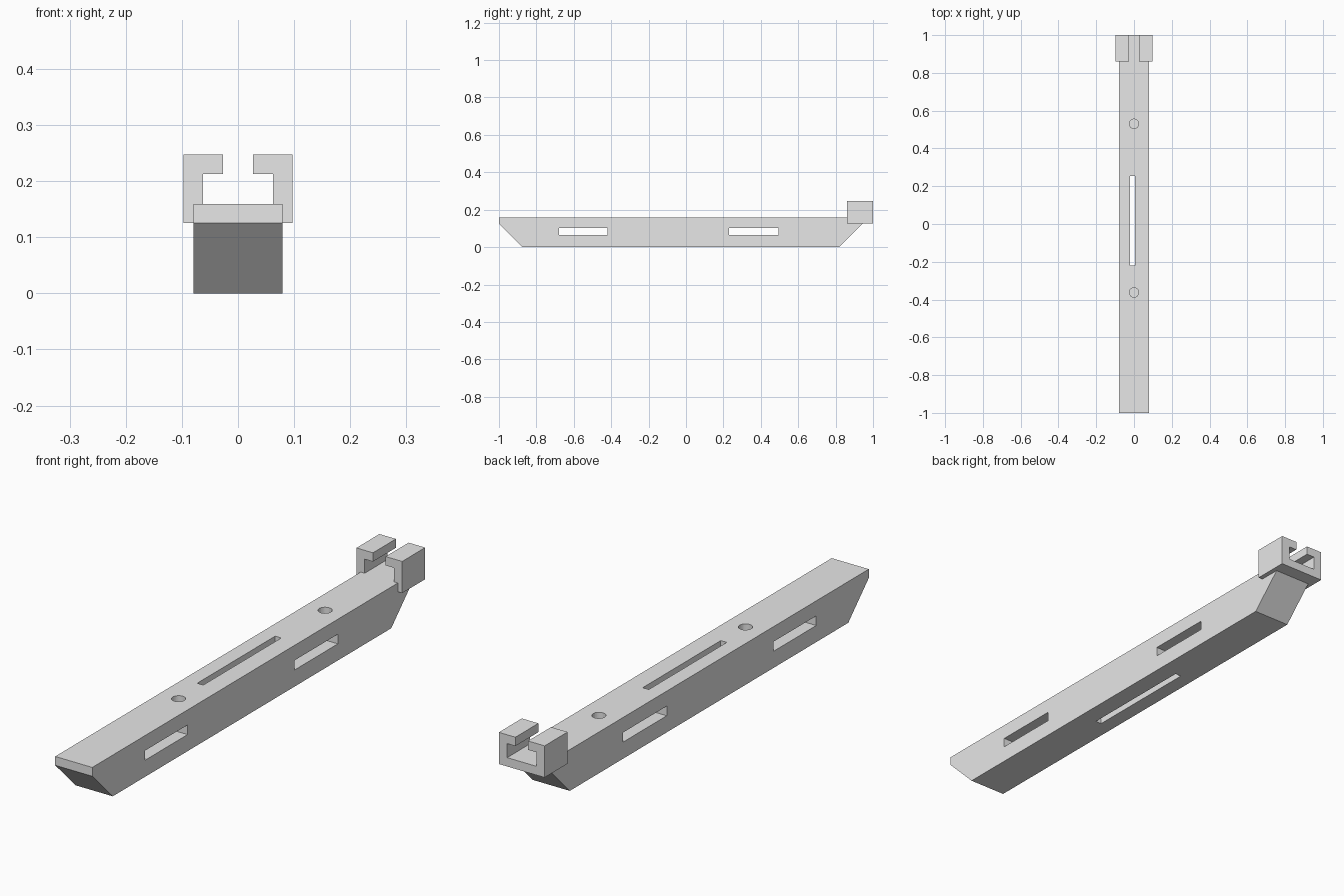
import bpy
import bmesh
from mathutils import Vector

cube = bpy.data.objects.get("Cube")
if cube:
    bpy.data.objects.remove(cube, do_unlink=True)

grey = bpy.data.materials.new("light_grey")
grey.use_nodes = True
grey.diffuse_color = (0.8, 0.8, 0.8, 1)
grey.node_tree.nodes["Principled BSDF"].inputs["Base Color"].default_value = (0.8, 0.8, 0.8, 1)


def finish(name, bm):
    bmesh.ops.recalc_face_normals(bm, faces=bm.faces)
    mesh = bpy.data.meshes.new(name)
    bm.to_mesh(mesh)
    bm.free()
    mesh.materials.append(grey)
    obj = bpy.data.objects.new(name, mesh)
    bpy.context.collection.objects.link(obj)
    return obj


def extrude(name, points, offset):
    """Extrude a closed 3D outline along an offset."""
    bm = bmesh.new()
    face = bm.faces.new([bm.verts.new(p) for p in points])
    new = bmesh.ops.extrude_face_region(bm, geom=[face])["geom"]
    verts = [v for v in new if isinstance(v, bmesh.types.BMVert)]
    bmesh.ops.translate(bm, verts=verts, vec=Vector(offset))
    return finish(name, bm)


def cut(target, cutter):
    mod = target.modifiers.new(cutter.name, 'BOOLEAN')
    mod.operation = 'DIFFERENCE'
    mod.solver = 'EXACT'
    mod.object = cutter
    bpy.context.view_layer.objects.active = target
    bpy.ops.object.modifier_apply(modifier=mod.name)
    bpy.data.objects.remove(cutter, do_unlink=True)


def box(name, x, y, z):
    outline = [(x[0], y[0], z[0]), (x[1], y[0], z[0]), (x[1], y[1], z[0]), (x[0], y[1], z[0])]
    return extrude(name, outline, (0, 0, z[1] - z[0]))


# Long beam with sloped ends
half, top, lip = 0.079, 0.159, 0.125
clip_y = 0.86
side = [(-1, top), (-1, lip), (-0.875, 0), (0.82, 0), (0.945, lip), (clip_y, lip), (clip_y, top)]
beam = extrude("beam", [(-half, y, z) for y, z in side], (2 * half, 0, 0))

# Slots through the sides and down through the middle
for y in ((-0.68, -0.42), (0.23, 0.495)):
    cut(beam, box("side_slot", (-0.2, 0.2), y, (0.064, 0.101)))
cut(beam, box("long_slot", (-0.02, 0.006), (-0.22, 0.255), (-0.1, 0.3)))

# Blind round holes in the top
for y in (-0.362, 0.53):
    bm = bmesh.new()
    bmesh.ops.create_cone(bm, cap_ends=True, segments=32, radius1=0.025, radius2=0.025, depth=0.12)
    bmesh.ops.translate(bm, verts=bm.verts, vec=(0, y, top))
    cut(beam, finish("round_hole", bm))

# Open-topped channel clip at the back end
right = [(0.0975, lip), (0.0975, 0.247), (0.027, 0.247), (0.027, 0.213), (0.062, 0.213), (0.062, top)]
outline = right + [(-x, z) for x, z in reversed(right)]
extrude("channel_clip", [(x, clip_y, z) for x, z in outline], (0, 1 - clip_y, 0))
